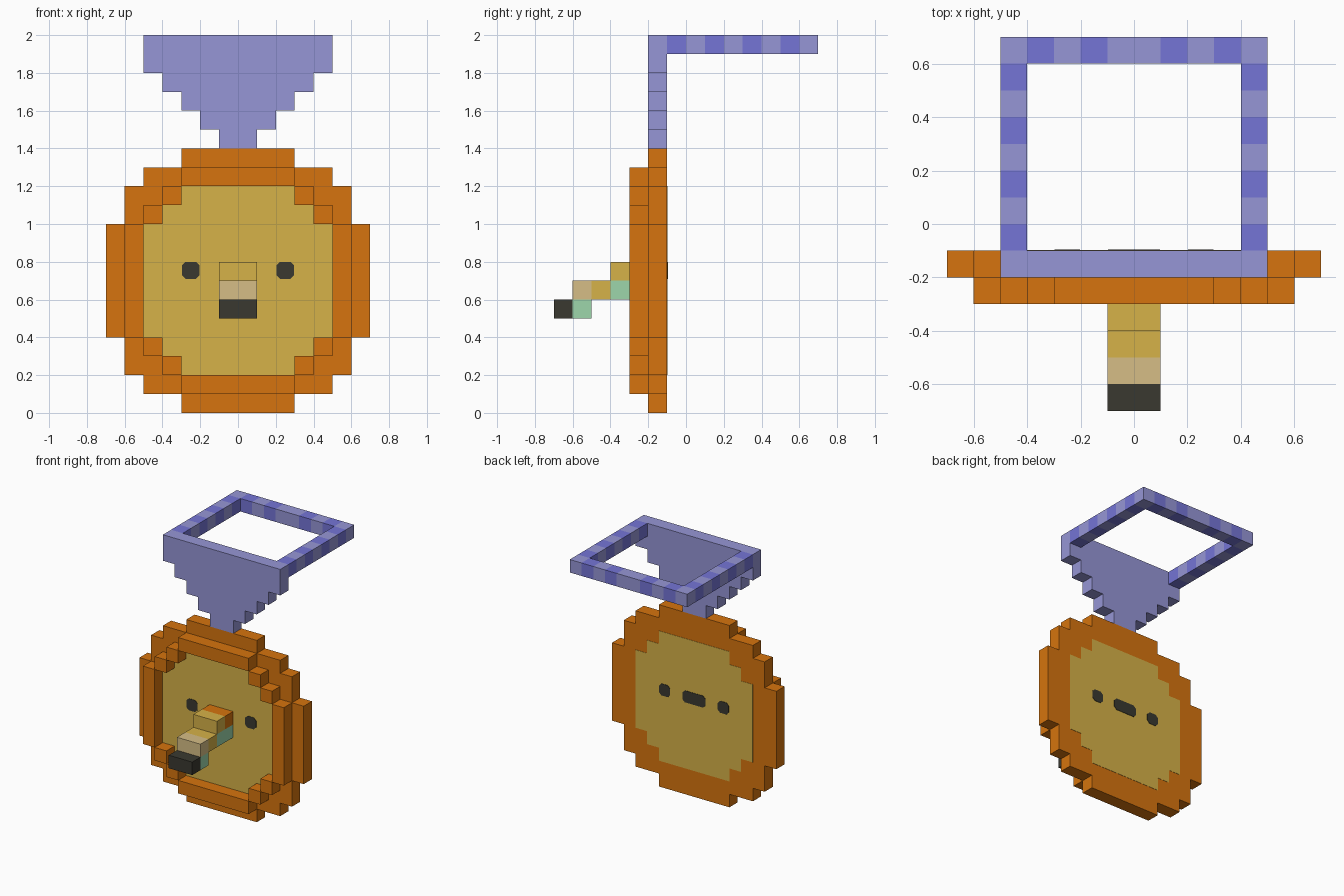
import bpy, bmesh
from collections import Counter

cube = bpy.data.objects.get("Cube")
if cube:
    bpy.data.objects.remove(cube, do_unlink=True)


def material(name, rgb):
    lin = [((c / 255 + 0.055) / 1.055) ** 2.4 for c in rgb]
    m = bpy.data.materials.new(name)
    m.use_nodes = True
    m.diffuse_color = (*lin, 1)
    bsdf = m.node_tree.nodes["Principled BSDF"]
    bsdf.inputs["Base Color"].default_value = (*lin, 1)
    bsdf.inputs["Roughness"].default_value = 0.9
    return m


LIGHT = material("light violet", (150, 150, 214))
DARK = material("deep violet", (117, 117, 214))
ORANGE = material("orange", (214, 116, 14))
GOLD = material("gold", (214, 178, 72))
TAN = material("tan", (214, 190, 134))
BLACK = material("charcoal", (58, 57, 48))
TEAL = material("pale green", (157, 214, 171))


def finish(name, bm, mats):
    bmesh.ops.recalc_face_normals(bm, faces=bm.faces[:])
    me = bpy.data.meshes.new(name)
    bm.to_mesh(me)
    bm.free()
    for m in mats:
        me.materials.append(m)
    ob = bpy.data.objects.new(name, me)
    bpy.context.scene.collection.objects.link(ob)
    return ob


def extrude_outline(name, pts, y0, y1, mat):
    """Extrude an (x, z) outline along y."""
    bm = bmesh.new()
    face = bm.faces.new([bm.verts.new((x, y0, z)) for x, z in pts])
    new = bmesh.ops.extrude_face_region(bm, geom=[face])["geom"]
    bmesh.ops.translate(bm, vec=(0, y1 - y0, 0),
                        verts=[g for g in new if isinstance(g, bmesh.types.BMVert)])
    return finish(name, bm, [mat])


def stepped(name, z, rows, y0, y1, mat):
    """Symmetric stepped slab; rows are (top z, half width) from the bottom up."""
    side = []
    for top, half in rows:
        side += [(half, z), (half, top)]
        z = top
    return extrude_outline(name, side + [(-x, h) for x, h in reversed(side)], y0, y1, mat)


def blocks(name, cells):
    """Boxes (x0, x1, y0, y1, z0, z1, material) in one mesh, without shared inner walls."""
    bm = bmesh.new()
    mats = []
    for x0, x1, y0, y1, z0, z1, mat in cells:
        if mat not in mats:
            mats.append(mat)
        known = set(bm.faces)
        vs = bmesh.ops.create_cube(bm, size=1)["verts"]
        for v in vs:
            v.co = (x1 if v.co.x > 0 else x0, y1 if v.co.y > 0 else y0, z1 if v.co.z > 0 else z0)
        for f in bm.faces:
            if f not in known:
                f.material_index = mats.index(mat)

    def key(f):
        return tuple(round(c * 1000) for c in f.calc_center_median())
    count = Counter(key(f) for f in bm.faces)
    inner = [f for f in bm.faces if count[key(f)] > 1]
    bmesh.ops.delete(bm, geom=inner, context='FACES')
    return finish(name, bm, mats)


def badge(name, x, z, w, h, y0, y1, c=0.02):
    """Dark rectangle with clipped corners."""
    pts = [(x + sx * a, z + sz * b) for sx, sz, a, b in (
        (-1, -1, w - c, h), (1, -1, w - c, h), (1, -1, w, h - c), (1, 1, w, h - c),
        (1, 1, w - c, h), (-1, 1, w - c, h), (-1, 1, w, h - c), (-1, -1, w, h - c))]
    return extrude_outline(name, pts, y0, y1, BLACK)


# Medal disc and the gold panel showing on both faces
stepped("disc", 0, [(0.1, 0.3), (0.2, 0.5), (0.4, 0.6), (1.0, 0.7), (1.2, 0.6),
                    (1.3, 0.5), (1.4, 0.3)], -0.2, -0.1, ORANGE)
stepped("gold_panel", 0.2, [(0.3, 0.3), (0.4, 0.4), (1.0, 0.5), (1.1, 0.4), (1.2, 0.3)],
        -0.202, -0.098, GOLD)

# Raised rim on the front
rim = [(-0.3, 0.3, -0.3, -0.2, z, z + 0.1, ORANGE) for z in (0.1, 1.2)]
for s in (-1, 1):
    for a, b, z0, z1 in ((0.5, 0.6, 0.4, 1.0), (0.3, 0.4, 0.2, 0.3), (0.4, 0.5, 0.3, 0.4),
                         (0.4, 0.5, 1.0, 1.1), (0.3, 0.4, 1.1, 1.2)):
        x0, x1 = sorted((s * a, s * b))
        rim.append((x0, x1, -0.3, -0.2, z0, z1, ORANGE))
blocks("front_rim", rim)

# Eyes on both faces, and a slot on the back
for side, x in (("left", 0.25), ("right", -0.25)):
    badge(side + "_eye_front", x, 0.755, 0.047, 0.045, -0.205, -0.2)
    badge(side + "_eye_back", x, 0.755, 0.047, 0.045, -0.1, -0.095)
badge("back_slot", 0, 0.755, 0.098, 0.045, -0.1, -0.095)

# Stepped snout: (front y, bottom z, colour)
snout = [(-0.3, 0.7, ORANGE), (-0.4, 0.7, GOLD), (-0.3, 0.6, TEAL), (-0.4, 0.6, TEAL),
         (-0.5, 0.6, GOLD), (-0.6, 0.6, TAN), (-0.6, 0.5, TEAL), (-0.7, 0.5, BLACK)]
blocks("snout", [(-0.1, 0.1, y, y + 0.1, z, z + 0.1, m) for y, z, m in snout])

# Ribbon drop in front
stepped("ribbon_front", 1.4, [(1.5, 0.1), (1.6, 0.2), (1.7, 0.3), (1.8, 0.4), (2.0, 0.5)],
        -0.2, -0.1, LIGHT)

# Striped neck loop
loop = []
for s in (-1, 1):
    for i in range(8):
        x0, y = (0.4 if s > 0 else -0.5), -0.1 + i * 0.1
        loop.append((x0, x0 + 0.1, y, y + 0.1, 1.9, 2.0, LIGHT if i % 2 else DARK))
    for i in range(4):
        x0, x1 = sorted((s * i * 0.1, s * (i + 1) * 0.1))
        loop.append((x0, x1, 0.6, 0.7, 1.9, 2.0, DARK if i % 2 else LIGHT))
blocks("neck_loop", loop)
